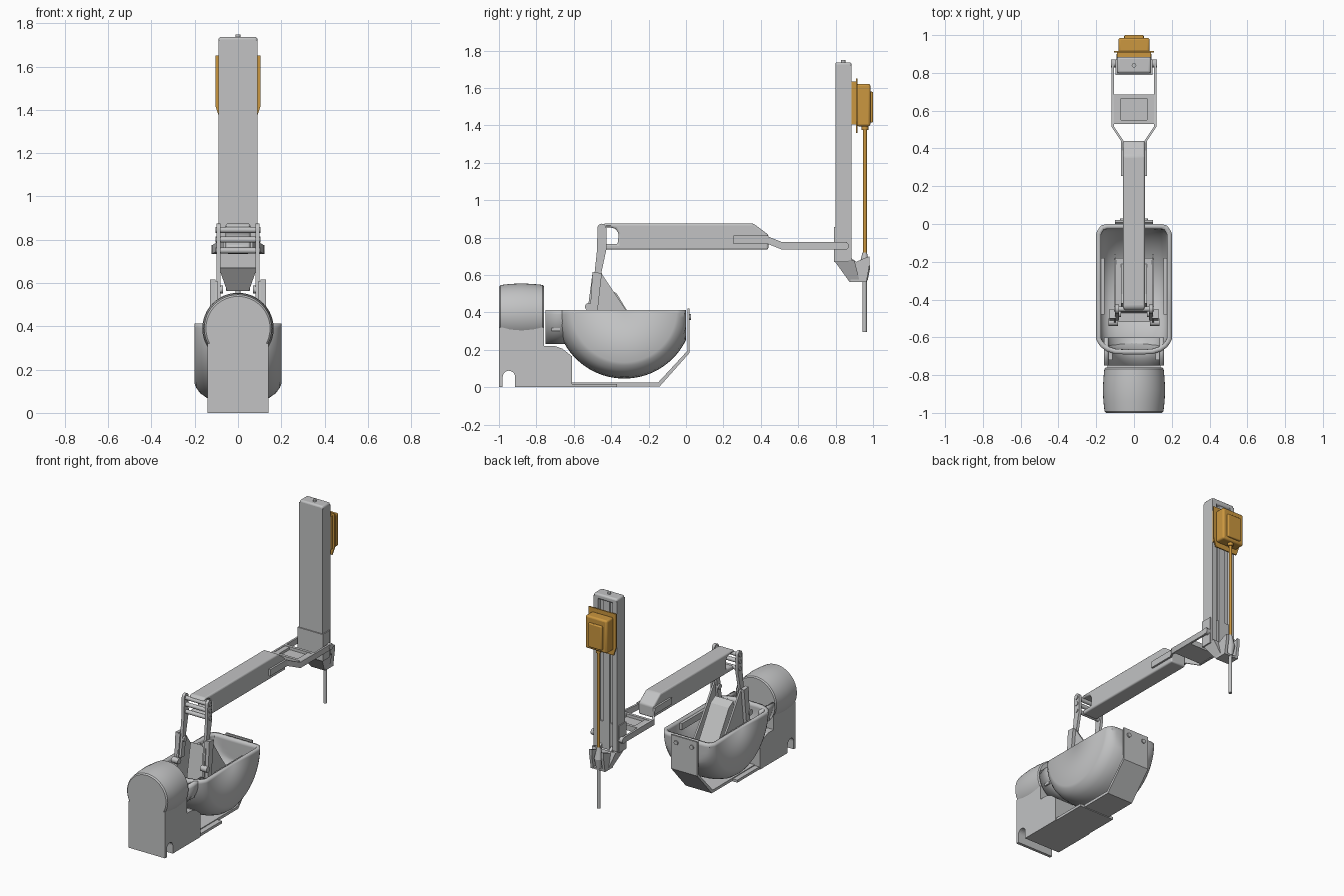
import bpy, bmesh, math
from mathutils import Vector

cube = bpy.data.objects.get("Cube")
if cube:
    bpy.data.objects.remove(cube, do_unlink=True)


def material(name, color):
    m = bpy.data.materials.new(name)
    m.use_nodes = True
    m.diffuse_color = color
    m.node_tree.nodes["Principled BSDF"].inputs["Base Color"].default_value = color
    return m


GREY = material("light grey", (0.54, 0.545, 0.55, 1))
GOLD = material("golden orange", (0.6, 0.31, 0.05, 1))


def finish(bm, name, mat, bevel=0, smooth=False, solid=0):
    bmesh.ops.remove_doubles(bm, verts=bm.verts, dist=0.0004)
    bmesh.ops.recalc_face_normals(bm, faces=bm.faces)
    me = bpy.data.meshes.new(name)
    bm.to_mesh(me)
    bm.free()
    ob = bpy.data.objects.new(name, me)
    bpy.context.collection.objects.link(ob)
    me.materials.append(mat)
    if solid:
        s = ob.modifiers.new("wall", "SOLIDIFY")
        s.thickness = solid
        s.offset = -1
    if bevel:
        b = ob.modifiers.new("edge", "BEVEL")
        b.width = bevel
        b.segments = 3
        b.limit_method = "ANGLE"
    if smooth or bevel:
        bpy.ops.object.select_all(action="DESELECT")
        ob.select_set(True)
        bpy.context.view_layer.objects.active = ob
        bpy.ops.object.shade_smooth_by_angle(angle=math.radians(35))
    return ob


def prism(name, pts, lo, hi, axis="x", mat=GREY, bevel=0, smooth=False):
    """Extrude a flat outline along an axis: (y, z) for x, (x, z) for y, (x, y) for z."""
    place = {"x": lambda p, t: (t, p[0], p[1]), "y": lambda p, t: (p[0], t, p[1]),
             "z": lambda p, t: (p[0], p[1], t)}[axis]
    bm = bmesh.new()
    a, b = [[bm.verts.new(place(p, t)) for p in pts] for t in (lo, hi)]
    bm.faces.new(a)
    bm.faces.new(b)
    n = len(pts)
    for i in range(n):
        bm.faces.new((a[i], a[(i + 1) % n], b[(i + 1) % n], b[i]))
    return finish(bm, name, mat, bevel, smooth)


def box(name, x, y, z, mat=GREY, bevel=0):
    return prism(name, [(x[0], y[0]), (x[1], y[0]), (x[1], y[1]), (x[0], y[1])],
                 z[0], z[1], "z", mat, bevel)


def pair(name, pts, inner, outer, **kw):
    for side, s in (("left", 1), ("right", -1)):
        prism(f"{side}_{name}", pts, s * inner, s * outer, **kw)


def arc(cy, cz, r, a0, a1, n=12):
    steps = [math.radians(a0 + (a1 - a0) * i / n) for i in range(n + 1)]
    return [(cy + r * math.cos(a), cz + r * math.sin(a)) for a in steps]


def rod(name, start, end, r0, r1=None, mat=GREY):
    p, q = Vector(start), Vector(end)
    rot = (q - p).to_track_quat("Z", "Y").to_matrix().to_4x4()
    rot.translation = (p + q) / 2
    bm = bmesh.new()
    bmesh.ops.create_cone(bm, cap_ends=True, segments=20, radius1=r0,
                          radius2=r0 if r1 is None else r1, depth=(q - p).length, matrix=rot)
    return finish(bm, name, mat, smooth=True)


def sweep(name, rows, solid=0):
    """Skin a grid of points."""
    bm = bmesh.new()
    grid = [[bm.verts.new(p) for p in row] for row in rows]
    for a, b in zip(grid, grid[1:]):
        for i in range(len(a) - 1):
            bm.faces.new((a[i], a[i + 1], b[i + 1], b[i]))
    bmesh.ops.dissolve_degenerate(bm, dist=0.0004, edges=bm.edges)
    return finish(bm, name, GREY, smooth=True, solid=solid)


# Base housing with a cable arch, topped by a bulging barrel
prism("base_housing", [(-1, 0)] + [(-0.98, 0)] + arc(-0.947, 0.055, 0.033, 180, 0) +
      [(-0.914, 0), (-0.61, 0), (-0.61, 0.165), (-0.66, 0.205), (-0.7, 0.22),
       (-0.76, 0.22), (-0.76, 0.32), (-1, 0.32)], -0.14, 0.14)
barrel = [(-1, 0), (-1, 0.148), (-0.992, 0.156), (-0.94, 0.162), (-0.88, 0.165),
          (-0.82, 0.162), (-0.768, 0.157), (-0.76, 0.15), (-0.76, 0)]
sweep("housing_barrel", [[(x, y, z) for x, z in arc(0, 0.39, r, 0, 360, 48)] for y, r in barrel])

# Floor strip that bends up into the end bracket
prism("floor_plate", [(-0.62, 0.005), (-0.14, 0.005), (0.02, 0.185), (0.02, 0.42), (0.008, 0.42),
                      (0.008, 0.195), (-0.15, 0.024), (-0.62, 0.024)], -0.1, 0.1)
box("floor_plate_step", (-0.135, 0.135), (-0.62, -0.37), (0, 0.018))
for s in (-1, 1):
    rod("bracket_bolt", (s * 0.06, 0.015, 0.375), (s * 0.06, 0.028, 0.375), 0.015)

# Hollow bowl: half a rounded wheel, cut flat at both ends
CY, CZ = -0.33, 0.413
half = [(0.2, 0), (0.2, 0.28), (0.193, 0.297), (0.175, 0.322), (0.145, 0.343), (0.1, 0.358), (0.05, 0.365)]
wheel = half + [(0, 0.367)] + [(-x, r) for x, r in reversed(half)]
sweep("bowl", [[(x, min(0, max(-0.69, y)), z) for y, z in arc(CY, CZ, r, 180, 360, 48)]
               for x, r in wheel], solid=0.026)
sweep("bowl_neck", [[(x, y, z) for x, z in [(-0.158, CZ)] + arc(0, 0.39, 0.158, 180, 360, 32) + [(0.158, CZ)]]
                    for y in (-0.75, -0.6)], solid=0.022)
for s in (-1, 1):
    box("rim_pad", sorted((s * 0.155, s * 0.19)), (-0.48, -0.18), (0.36, 0.405))
    box("neck_tab", sorted((s * 0.115, s * 0.14)), (-0.72, -0.675), (0.3, 0.4))

# Triangular shoulder plates with a slanted drive box between them
pair("shoulder_plate", [(-0.54, 0.2), (-0.525, 0.42), (-0.5, 0.61), (-0.45, 0.605), (-0.32, 0.41),
                        (-0.16, 0.2)], 0.095, 0.107)
pair("shoulder_strap", [(-0.52, 0.3), (-0.485, 0.3), (-0.45, 0.61), (-0.5, 0.615)], 0.105, 0.13)
prism("drive_box", [(-0.47, 0.25), (-0.42, 0.53), (-0.37, 0.5), (-0.2, 0.22)], -0.07, 0.07)
box("drive_floor", (-0.1, 0.1), (-0.52, -0.18), (0.15, 0.24))
for s in (-1, 1):
    rod("shoulder_knob", (s * 0.085, -0.52, 0.43), (s * 0.135, -0.52, 0.43), 0.02)

# Rocking levers and their cross pins
lever = arc(-0.45, 0.85, 0.024, 180, 0, 10) + [(-0.425, 0.74), (-0.455, 0.6), (-0.47, 0.45),
                                             (-0.51, 0.45), (-0.49, 0.6), (-0.475, 0.74)]
pair("lever", lever, 0.08, 0.1, smooth=True)
for z in (0.845, 0.8, 0.75):
    rod("lever_pin", (-0.105, -0.45, z), (0.105, -0.45, z), 0.014)
for s in (-1, 1):
    rod("lever_foot_pin", (s * 0.07, -0.475, 0.57), (s * 0.125, -0.475, 0.57), 0.018)

# Long boom with an open hook end
prism("boom", [(-0.46, 0.855), (-0.44, 0.875), (0.36, 0.875), (0.44, 0.815), (0.44, 0.735), (-0.44, 0.735),
               (-0.44, 0.765), (-0.365, 0.765), (-0.36, 0.82), (-0.375, 0.847), (-0.41, 0.855)],
      -0.057, 0.057, bevel=0.01)

# Fork arms that carry the column
pair("fork_bracket", [(0.255, 0.765), (0.255, 0.81), (0.44, 0.81), (0.44, 0.765)], 0.055, 0.07)
for side, s in (("left", 1), ("right", -1)):
    bend = [(0.062, 0.4, 0.785), (0.062, 0.44, 0.785), (0.112, 0.515, 0.755), (0.112, 0.86, 0.755)]
    sweep(f"{side}_fork_arm", [[(s * (x + dx), y, z + dz) for dx, dz in
                               ((-0.007, -0.02), (0.007, -0.02), (0.007, 0.02), (-0.007, 0.02), (-0.007, -0.02))]
                              for x, y, z in bend])
    rod(f"{side}_fork_pivot", (s * 0.085, 0.85, 0.755), (s * 0.122, 0.85, 0.755), 0.021)
box("fork_tray", (-0.108, 0.108), (0.53, 0.685), (0.738, 0.755))
for y in (0.53, 0.665):
    box("tray_crossbar", (-0.108, 0.108), (y, y + 0.02), (0.74, 0.775))
for x in (-0.108, 0.07):
    box("tray_side", (x, x + 0.038), (0.53, 0.685), (0.74, 0.772))

# Column: channel section with a slotted back
prism("column", [(-0.09, 0.798), (0.09, 0.798), (0.09, 0.885), (0.055, 0.885), (0.055, 0.86), (0.025, 0.86),
                 (0.025, 0.875), (-0.025, 0.875), (-0.025, 0.86), (-0.055, 0.86), (-0.055, 0.885),
                 (-0.09, 0.885)], 0.68, 1.72, "z")
box("column_cap", (-0.09, 0.09), (0.798, 0.885), (1.70, 1.737), bevel=0.012)
rod("cap_screw", (0, 0.84, 1.73), (0, 0.84, 1.748), 0.012)
prism("column_collar", [(-0.097, 0.79), (0.097, 0.79), (0.097, 0.87), (-0.097, 0.87)], 0.67, 0.856, "z")

# Tapered foot below the column
foot = [[(-0.092, 0.79, 0.68), (0.092, 0.79, 0.68), (0.092, 0.9, 0.68), (-0.092, 0.9, 0.68)],
        [(-0.05, 0.875, 0.562), (0.05, 0.875, 0.562), (0.05, 0.93, 0.562), (-0.05, 0.93, 0.562)]]
sweep("column_foot", [r + r[:1] for r in foot])
box("foot_floor", (-0.05, 0.05), (0.875, 0.965), (0.562, 0.575))
pair("foot_claw", [(0.88, 0.562), (0.965, 0.562), (0.982, 0.66), (0.982, 0.7), (0.955, 0.69), (0.91, 0.67),
                   (0.87, 0.7)], 0.035, 0.055)
rod("needle_guide", (0, 0.955, 0.57), (0, 0.955, 0.64), 0.016, 0.03)
rod("needle_guide_top", (0, 0.955, 0.64), (0, 0.955, 0.72), 0.03, 0.012)
rod("needle", (0, 0.955, 0.295), (0, 0.955, 0.6), 0.012)

# Golden carriage on the back of the column, with its plunger rod
shield = [(-0.085, 1.36), (0.085, 1.36), (0.105, 1.42), (0.105, 1.65), (-0.105, 1.65), (-0.105, 1.42)]
prism("carriage_shield", shield, 0.908, 0.916, "y", GOLD)
box("carriage_slider", (-0.09, 0.09), (0.885, 0.91), (1.405, 1.635), GOLD)
box("carriage_body", (-0.083, 0.083), (0.91, 0.986), (1.395, 1.622), GOLD, 0.012)
box("carriage_cover", (-0.052, 0.052), (0.98, 1.0), (1.415, 1.58), GOLD, 0.006)
rod("plunger_rod", (0, 0.957, 0.7), (0, 0.957, 1.41), 0.01, mat=GOLD)
rod("plunger_collar", (0, 0.957, 1.375), (0, 0.957, 1.4), 0.018, mat=GOLD)
